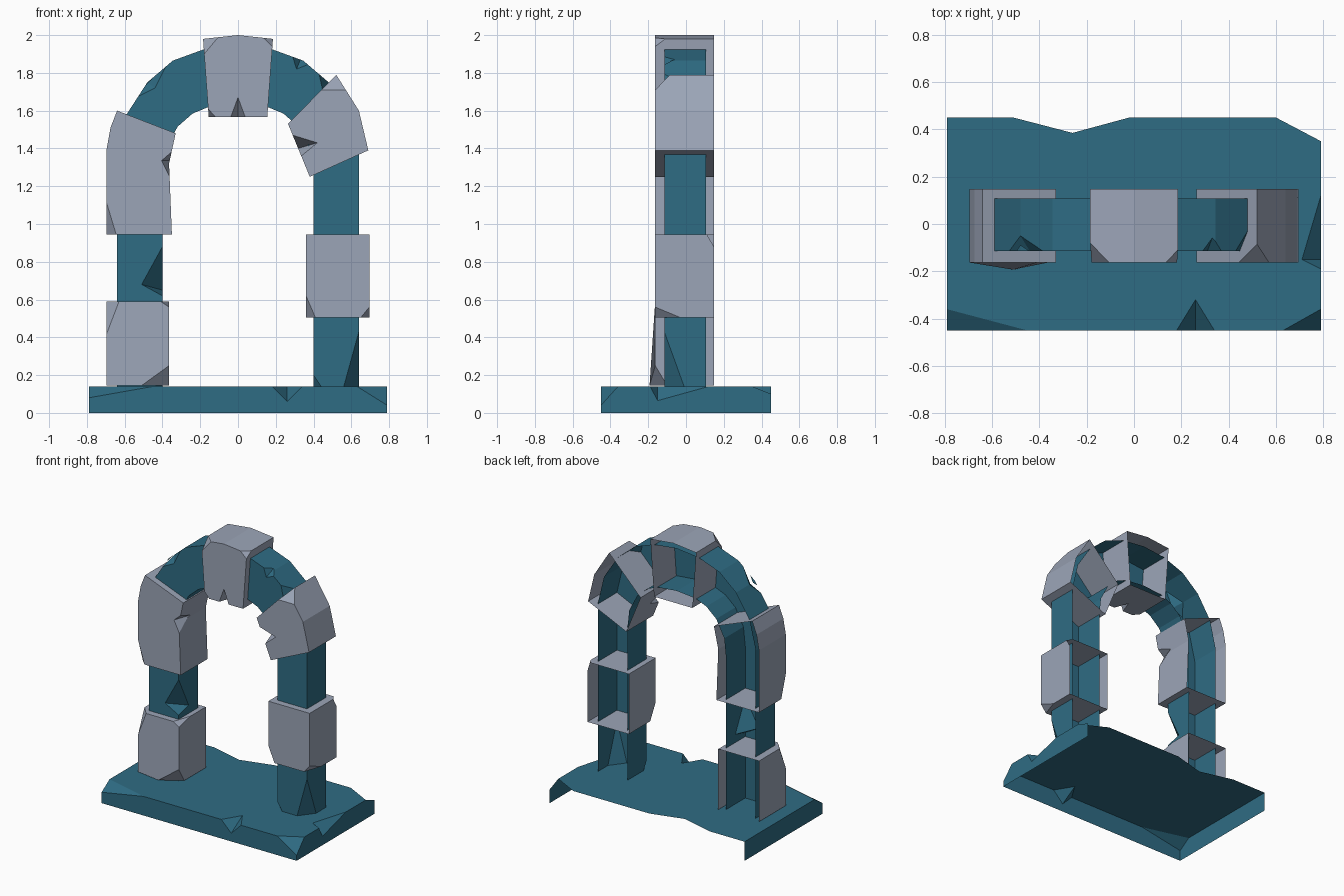
import bpy, bmesh
from mathutils import Vector

if "Cube" in bpy.data.objects:
    bpy.data.objects.remove(bpy.data.objects["Cube"])


def material(name, rgb):
    m = bpy.data.materials.new(name)
    m.diffuse_color = (*rgb, 1)
    m.use_nodes = True
    m.node_tree.nodes["Principled BSDF"].inputs["Base Color"].default_value = m.diffuse_color
    return m


TEAL = material("teal stone", (0.028, 0.150, 0.230))
GREY = material("grey stone", (0.330, 0.375, 0.475))


def add_object(name, bm):
    bmesh.ops.recalc_face_normals(bm, faces=bm.faces)
    me = bpy.data.meshes.new(name)
    bm.to_mesh(me)
    bm.free()
    ob = bpy.data.objects.new(name, me)
    bpy.context.collection.objects.link(ob)
    return ob


def prism(name, pts, lo, hi, axis, mat):
    """Extrude a flat outline along y or z."""
    bm = bmesh.new()
    place = (lambda p, h: (p[0], h, p[1])) if axis == 'Y' else (lambda p, h: (p[0], p[1], h))
    a = [bm.verts.new(place(p, lo)) for p in pts]
    b = [bm.verts.new(place(p, hi)) for p in pts]
    bm.faces.new(a)
    bm.faces.new(b[::-1])
    for i in range(len(pts)):
        j = (i + 1) % len(pts)
        bm.faces.new((a[i], b[i], b[j], a[j]))
    ob = add_object(name, bm)
    ob.data.materials.append(mat)
    return ob


def cut(ob, pts):
    """Subtract the hull of four points."""
    bm = bmesh.new()
    vs = [bm.verts.new(p) for p in pts]
    for i in range(4):
        bm.faces.new([v for k, v in enumerate(vs) if k != i])
    cutter = add_object("cutter", bm)
    cutter.hide_render = True
    mod = ob.modifiers.new("chip", 'BOOLEAN')
    mod.operation = 'DIFFERENCE'
    mod.solver = 'EXACT'
    mod.object = cutter
    bpy.context.view_layer.objects.active = ob
    bpy.ops.object.modifier_apply(modifier=mod.name)
    bpy.data.objects.remove(cutter)


def notch(ob, a, b, c, d):
    """V chip in an edge: a, b on the edge, c and d on the two faces."""
    a, b, c, d = map(Vector, (a, b, c, d))
    m = (c + d) / 2
    cut(ob, [m + (p - m) * 1.5 for p in (a, b, c, d)])


def corner(ob, k, a, b, c):
    """Break corner k off through points a, b, c on its edges."""
    k, a, b, c = map(Vector, (k, a, b, c))
    g = (a + b + c) / 3
    cut(ob, [g + (p - g) * 1.5 for p in (a, b, c)] + [k + (k - g)])


def open_shell(ob, floor=None):
    """Remove the open back, and the underside at the given height."""
    bm = bmesh.new()
    bm.from_mesh(ob.data)
    bmesh.ops.recalc_face_normals(bm, faces=bm.faces)
    dead = []
    for f in bm.faces:
        c = f.calc_center_median()
        back = f.normal.y > 0.3 and c.y > 0.08
        under = floor is not None and f.normal.z < -0.9 and c.z < floor + 0.01
        if back or under:
            dead.append(f)
    bmesh.ops.delete(bm, geom=dead, context='FACES')
    bm.to_mesh(ob.data)
    bm.free()


# Base slab with chipped edges
base = prism("base", [(-.79, -.45), (.79, -.45), (.79, .45), (-.02, .45), (-.26, .385),
                      (-.51, .45), (-.79, .45)], 0, .14, 'Z', TEAL)
corner(base, (-.79, -.45, .14), (-.79, -.36, .14), (-.45, -.45, .14), (-.79, -.45, .08))
corner(base, (.79, -.45, .14), (.79, -.36, .14), (.63, -.45, .14), (.79, -.45, .04))
corner(base, (.79, .45, .14), (.79, .35, .14), (.60, .45, .14), (.79, .45, .10))
notch(base, (.18, -.45, .14), (.34, -.45, .14), (.26, -.32, .14), (.26, -.45, .06))
notch(base, (.79, .12, .14), (.79, -.19, .14), (.71, -.15, .14), (.79, -.15, .065))
open_shell(base, 0)

# Teal arch: both legs and the curve as one channel
outer = [(.64, .14), (.64, 1.37), (.59, 1.58), (.48, 1.75), (.345, 1.865), (.18, 1.925)]
inner = [(.155, 1.62), (.24, 1.585), (.32, 1.515), (.385, 1.39), (.40, 1.25), (.40, .14)]
mirror = lambda pts: [(-x, z) for x, z in reversed(pts)]
arch = prism("arch", outer + [(0, 1.945)] + mirror(outer) + mirror(inner) + [(0, 1.635)] + inner,
             -.115, .107, 'Y', TEAL)
A = -.115
corner(arch, (.64, A, .14), (.64, A, .43), (.56, A, .14), (.64, -.01, .14))
corner(arch, (.40, A, .14), (.40, A, .20), (.44, A, .14), (.40, -.08, .14))
notch(arch, (-.40, A, .88), (-.40, A, .62), (-.51, A, .68), (-.40, 0, .65))
notch(arch, (-.53, A, 1.675), (-.385, A, 1.83), (-.44, A, 1.72), (-.48, -.05, 1.75))
notch(arch, (.29, A, 1.884), (.37, A, 1.844), (.31, A, 1.82), (.33, -.06, 1.87))
notch(arch, (.43, A, 1.79), (.52, A, 1.69), (.45, A, 1.70), (.48, -.03, 1.75))
open_shell(arch, .14)

# Grey blocks wrapped around the arch
F, B = -.163, .148


def block(name, pts):
    return prism(name, pts, F, B, 'Y', GREY)


low = block("lower_left_block", [(-.695, .145), (-.365, .145), (-.365, .59), (-.695, .59)])
corner(low, (-.695, F, .59), (-.695, F, .42), (-.63, F, .59), (-.695, -.09, .59))
corner(low, (-.365, F, .59), (-.365, F, .56), (-.41, F, .59), (-.365, -.03, .59))
corner(low, (-.365, F, .145), (-.365, F, .25), (-.51, F, .145), (-.365, -.10, .145))
for v in low.data.vertices:                       # bulging foot
    if (v.co - Vector((-.51, F, .145))).length < .02:
        v.co.y = -.193
open_shell(low, .145)

left = block("upper_left_block", [(-.695, .945), (-.35, .945), (-.365, 1.32), (-.33, 1.48),
                                  (-.64, 1.60), (-.675, 1.51), (-.695, 1.40)])
corner(left, (-.695, F, .945), (-.695, F, 1.11), (-.645, F, .945), (-.695, -.11, .945))
notch(left, (-.353, F, 1.38), (-.362, F, 1.25), (-.405, F, 1.335), (-.362, -.04, 1.335))

mid = block("middle_right_block", [(.36, .505), (.695, .505), (.695, .945), (.36, .945)])
corner(mid, (.36, F, .505), (.36, F, .62), (.41, F, .505), (.36, -.10, .505))
corner(mid, (.695, F, .505), (.695, F, .56), (.65, F, .505), (.695, -.03, .505))
corner(mid, (.695, B, .945), (.695, B, .88), (.67, B, .945), (.695, .11, .945))

right = block("upper_right_block", [(.265, 1.53), (.38, 1.25), (.69, 1.39), (.64, 1.60), (.52, 1.79)])
corner(right, (.52, F, 1.79), (.445, F, 1.71), (.57, F, 1.71), (.52, -.085, 1.79))
notch(right, (.29, F, 1.47), (.335, F, 1.36), (.42, F, 1.43), (.318, -.04, 1.40))

key = block("keystone", [(-.185, 1.98), (0, 2.0), (.185, 1.98), (.155, 1.567), (-.155, 1.567)])
corner(key, (-.185, F, 1.98), (-.179, F, 1.90), (-.105, F, 1.989), (-.185, -.08, 1.98))
corner(key, (.185, F, 1.98), (.182, F, 1.94), (.135, F, 1.985), (.185, -.11, 1.98))
corner(key, (-.155, F, 1.567), (-.158, F, 1.61), (-.12, F, 1.567), (-.155, -.12, 1.567))
notch(key, (-.038, F, 1.567), (.038, F, 1.567), (0, F, 1.67), (0, -.06, 1.567))

for ob in (left, mid, right, key):
    open_shell(ob)
